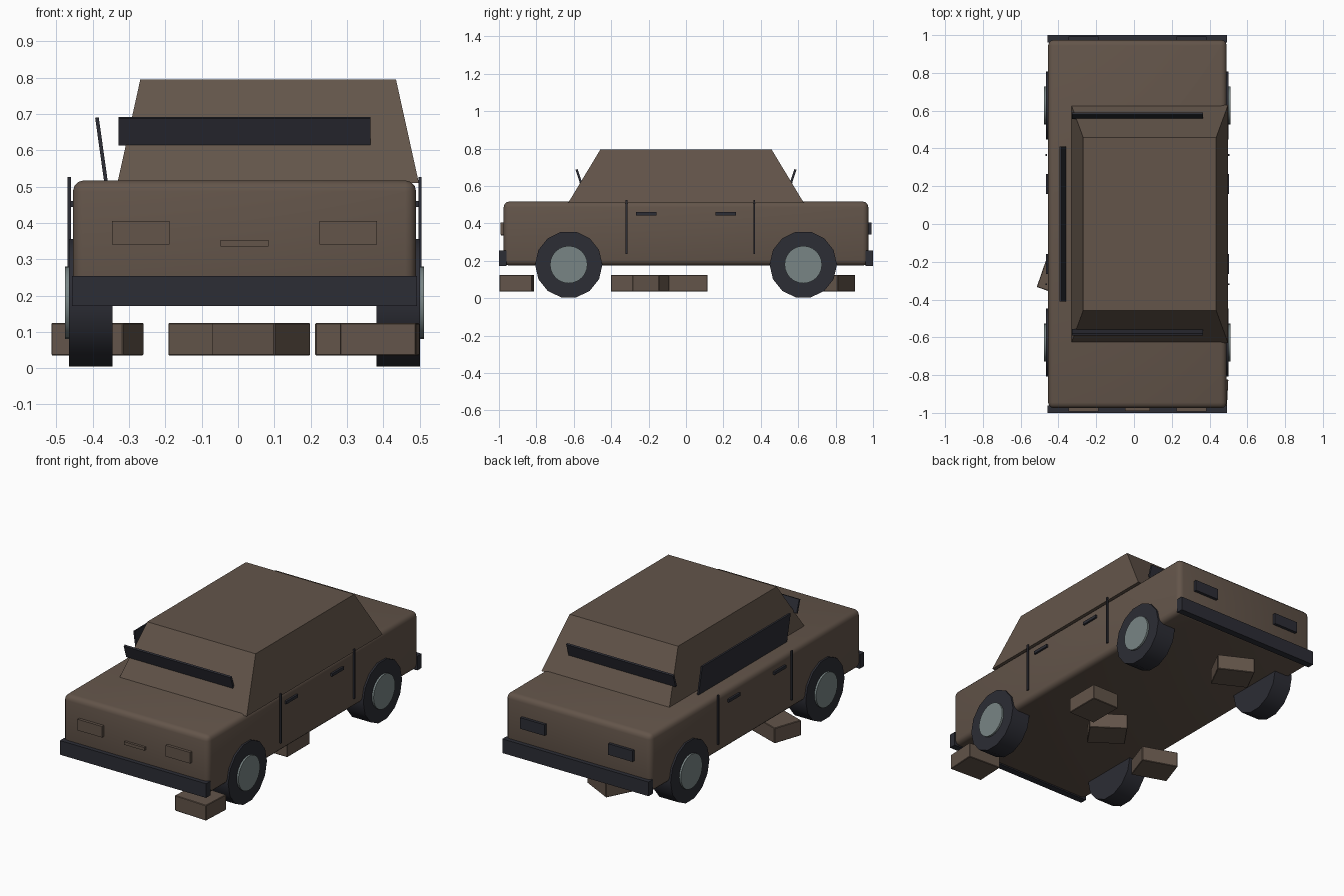
import bpy, bmesh, math
from mathutils import Matrix, Vector

if "Cube" in bpy.data.objects:
    bpy.data.objects.remove(bpy.data.objects["Cube"], do_unlink=True)

CX = 0.018  # centre line of the car


def material(name, rgb):
    m = bpy.data.materials.new(name)
    m.use_nodes = True
    m.diffuse_color = (*rgb, 1)
    m.node_tree.nodes["Principled BSDF"].inputs["Base Color"].default_value = (*rgb, 1)
    return m


brown = material("brown paint", (0.125, 0.09, 0.068))
dark = material("dark trim", (0.025, 0.026, 0.035))
grey = material("hubcap grey", (0.19, 0.235, 0.235))


def finish(name, bm, mat, smooth=False):
    bmesh.ops.recalc_face_normals(bm, faces=bm.faces)
    me = bpy.data.meshes.new(name)
    bm.to_mesh(me)
    bm.free()
    me.materials.append(mat)
    ob = bpy.data.objects.new(name, me)
    bpy.context.collection.objects.link(ob)
    if smooth:
        bpy.ops.object.select_all(action="DESELECT")
        ob.select_set(True)
        bpy.context.view_layer.objects.active = ob
        bpy.ops.object.shade_smooth_by_angle(angle=math.radians(35))
    return ob


def box(name, centre, size, mat, axis="Z", angle=0, bevel=0, segments=1):
    bm = bmesh.new()
    bmesh.ops.create_cube(bm, size=1)
    bmesh.ops.scale(bm, vec=size, verts=bm.verts)
    if bevel:
        bmesh.ops.bevel(bm, geom=bm.edges[:], offset=bevel, segments=segments,
                        profile=0.5, affect="EDGES")
    bm.transform(Matrix.Translation(centre) @ Matrix.Rotation(math.radians(angle), 4, axis))
    return finish(name, bm, mat, segments > 1)


def disc(name, centre, radius, width, sides, mat):
    bm = bmesh.new()
    bmesh.ops.create_cone(bm, cap_ends=True, segments=sides, radius1=radius,
                          radius2=radius, depth=width)
    turn = Matrix.Rotation(math.radians(90), 4, "Y")
    bm.transform(Matrix.Translation(centre) @ turn)
    return finish(name, bm, mat, True)


# Body shell with rounded edges
box("body", (CX, 0, 0.346), (0.945, 1.95, 0.342), brown, bevel=0.03, segments=3)

# Cabin: a tapered block set towards one side
bm = bmesh.new()
bmesh.ops.create_cube(bm, size=1)
for v in bm.verts:
    top = v.co.z > 0
    half_x, half_y = (0.352, 0.458) if top else (0.415, 0.63)
    v.co = Vector((0.083 + math.copysign(half_x, v.co.x),
                   math.copysign(half_y, v.co.y), 0.795 if top else 0.51))
finish("cabin", bm, brown)

# Parts repeated at the front and the back
for end, s in (("front", -1), ("rear", 1)):
    box(end + "_bumper", (CX, s * 0.98, 0.213), (0.95, 0.04, 0.083), dark)
    box(end + "_window", (CX, s * 0.573, 0.652), (0.695, 0.012, 0.078), dark, "X", -s * 18)
    for side, t in (("right", -1), ("left", 1)):
        box(f"{end}_{side}_light", (CX + t * 0.286, s * 0.982, 0.373), (0.158, 0.02, 0.065),
            brown if s < 0 else dark)
        # Wheel and hubcap
        disc(f"{end}_{side}_tyre", (CX + t * 0.423, s * 0.627, 0.18), 0.18, 0.12, 14, dark)
        disc(f"{end}_{side}_hubcap", (CX + t * 0.484, s * 0.627, 0.18), 0.1, 0.02, 24, grey)
        # Door seam and handle
        box(f"{end}_{side}_door_seam", (CX + t * 0.483, 0.023 + s * 0.342, 0.381),
            (0.009, 0.01, 0.29), dark)
        box(f"{end}_{side}_door_handle", (CX + t * 0.477, s * 0.212, 0.452),
            (0.014, 0.108, 0.017), dark)

box("front_grille", (CX, -0.98, 0.344), (0.132, 0.018, 0.018), brown)
box("side_window", (-0.376, 0, 0.602), (0.01, 0.82, 0.178), dark, "Y", -8)

# Loose blocks under the car: x, y and turn in degrees
blocks = [(0.39, -0.905, -3), (0.3, 0.01, 90), (0.064, -0.155, -35),
          (-0.387, -0.285, -19), (-0.06, 0.78, -27)]
for i, (x, y, turn) in enumerate(blocks):
    box(f"ground_block_{i + 1}", (x, y, 0.08), (0.21, 0.175, 0.09), brown, "Z", turn,
        bevel=0.003)
